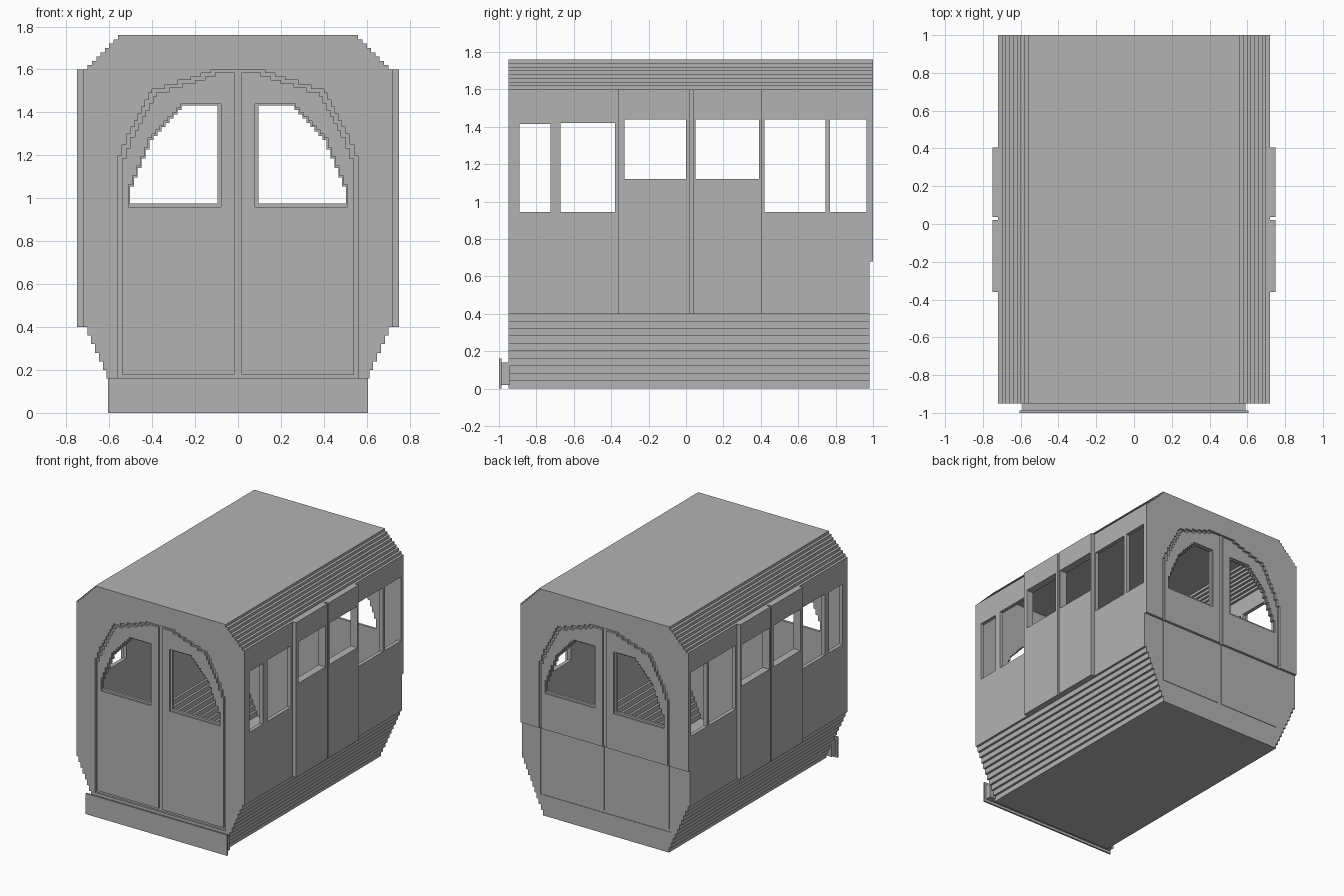
import bpy
import bmesh

cube = bpy.data.objects.get("Cube")
if cube:
    bpy.data.objects.remove(cube, do_unlink=True)

grey = bpy.data.materials.new("plain grey")
grey.use_nodes = True
grey.diffuse_color = (0.45, 0.45, 0.45, 1)
for node in grey.node_tree.nodes:
    if node.type == 'BSDF_PRINCIPLED':
        node.inputs["Base Color"].default_value = (0.45, 0.45, 0.45, 1)

FRONT, BACK = -0.95, 1.0


def prism(name, outline, y0, y1):
    """Extrude an x-z outline along y."""
    bm = bmesh.new()
    face = bm.faces.new([bm.verts.new((x, y0, z)) for x, z in outline])
    extruded = bmesh.ops.extrude_face_region(bm, geom=[face])["geom"]
    moved = [v for v in extruded if isinstance(v, bmesh.types.BMVert)]
    bmesh.ops.translate(bm, verts=moved, vec=(0, y1 - y0, 0))
    bmesh.ops.recalc_face_normals(bm, faces=bm.faces)
    mesh = bpy.data.meshes.new(name)
    bm.to_mesh(mesh)
    bm.free()
    mesh.materials.append(grey)
    obj = bpy.data.objects.new(name, mesh)
    bpy.context.collection.objects.link(obj)
    return obj


def box(name, xs, ys, zs):
    corners = [(xs[0], zs[0]), (xs[1], zs[0]), (xs[1], zs[1]), (xs[0], zs[1])]
    return prism(name, corners, *ys)


def cut(target, cutter):
    """Subtract a cutter and discard it."""
    cutter.hide_render = True
    mod = target.modifiers.new("cut", 'BOOLEAN')
    mod.operation = 'DIFFERENCE'
    mod.solver = 'EXACT'
    mod.object = cutter
    bpy.context.view_layer.objects.active = target
    bpy.ops.object.modifier_apply(modifier=mod.name)
    bpy.data.objects.remove(cutter, do_unlink=True)


def stairs(points, size=0.018):
    """Turn a rising polyline into small steps: up, then inward."""
    out = [points[0]]
    for (x0, z0), (x1, z1) in zip(points, points[1:]):
        n = max(1, round(min(abs(x1 - x0), abs(z1 - z0)) / size))
        for i in range(n):
            xa = x0 + (x1 - x0) * i / n
            xb = x0 + (x1 - x0) * (i + 1) / n
            zb = z0 + (z1 - z0) * (i + 1) / n
            out += [(xa, zb), (xb, zb)]
    return out


def mirrored(half):
    return half + [(-x, z) for x, z in reversed(half)]


def flip(outline, side):
    return [(side * x, z) for x, z in outline]


# Outlines: carriage section, arched doorway, door leaf, door window
section = []
for k in range(10):
    x, z = 0.54 + 0.018 * k, 0.04 * k
    section += [(x, z), (x, z + 0.04)]
section += [(0.72, 0.4), (0.72, 1.6)]
for k in range(8):
    x, z = 0.70 - 0.02 * k, 1.6 + 0.02 * k
    section += [(x, z), (x, z + 0.02)]
inner_section = [(x * 0.96, 0.88 + (z - 0.88) * 0.966) for x, z in section]

arch = [(0.56, 1.15), (0.5, 1.3), (0.4, 1.49), (0.22, 1.55), (0.08, 1.6)]
doorway = mirrored([(0.56, 0.16)] + stairs(arch))
leaf = ([(0.016, 0.18), (0.54, 0.18)]
        + stairs([(x - 0.02, z - 0.015) for x, z in arch]) + [(0.016, 1.585)])


def window(inset):
    curve = [(0.51, 1.02), (0.4, 1.28), (0.25, 1.44)]
    low, left = 0.96 + inset, 0.08 + inset
    edge = stairs([(x - inset * 0.4, z - inset * 0.6) for x, z in curve])
    return [(left, low), (edge[0][0], low)] + edge + [(left, edge[-1][1])]


def rear_step():
    return box("rear_step_cutter", (-1, 1), (0.98, 1.1), (-0.1, 0.68))


def window_cuts(target, side):
    """Through opening with a shallow sunken rim at both ends."""
    cut(target, prism("opening_cutter", flip(window(0.015), side), -1.2, 1.2))
    for ys in ((-1.2, FRONT + 0.01), (BACK - 0.01, 1.2)):
        cut(target, prism("rim_cutter", flip(window(0), side), *ys))


# Hollow carriage body, with a shallow step low on the rear
body = prism("carriage_body", mirrored(section), FRONT, BACK)
cut(body, prism("cavity_cutter", mirrored(inner_section), FRONT + 0.03, 0.972))
cut(body, rear_step())

# Doorway recesses in both ends
cut(body, prism("front_recess_cutter", doorway, -1.2, FRONT + 0.015))
cut(body, prism("rear_recess_cutter", doorway, BACK - 0.015, 1.2))
cut(body, box("low_recess_cutter", (-0.56, 0.56), (0.976, 1.2), (0.16, 0.68)))
for side in (-1, 1):
    window_cuts(body, side)

# Side windows pass through both walls
for ys, zs in (((-0.89, -0.725), (0.945, 1.415)), ((-0.67, -0.38), (0.945, 1.42)),
               ((0.42, 0.745), (0.945, 1.44)), ((0.77, 0.966), (0.945, 1.44)),
               ((-0.33, 0.0), (1.12, 1.44)), ((0.05, 0.39), (1.12, 1.44))):
    cut(body, box("side_window_cutter", (-1, 1), ys, zs))

# End door leaves
for side, hand in ((-1, "right"), (1, "left")):
    front = prism("front_door_leaf_" + hand, flip(leaf, side), FRONT, FRONT + 0.025)
    window_cuts(front, side)
    rear = prism("rear_door_leaf_" + hand, flip(leaf, side), 0.974, BACK)
    cut(rear, rear_step())
    window_cuts(rear, side)

# Sliding side doors standing proud of the walls
for side, hand in ((-1, "right"), (1, "left")):
    xs = sorted((side * 0.71, side * 0.75))
    for place, ys, hole in (("front", (-0.36, 0.022), (-0.33, 0.0)),
                            ("rear", (0.038, 0.405), (0.05, 0.39))):
        door = box("side_door_" + place + "_" + hand, xs, ys, (0.4, 1.6))
        cut(door, box("door_window_cutter", (-1, 1), hole, (1.12, 1.44)))

# Front bumper
box("bumper_bracket", (-0.59, 0.59), (-0.987, -0.94), (0.02, 0.14))
box("bumper_plate", (-0.605, 0.605), (-1.0, -0.987), (0, 0.16))
